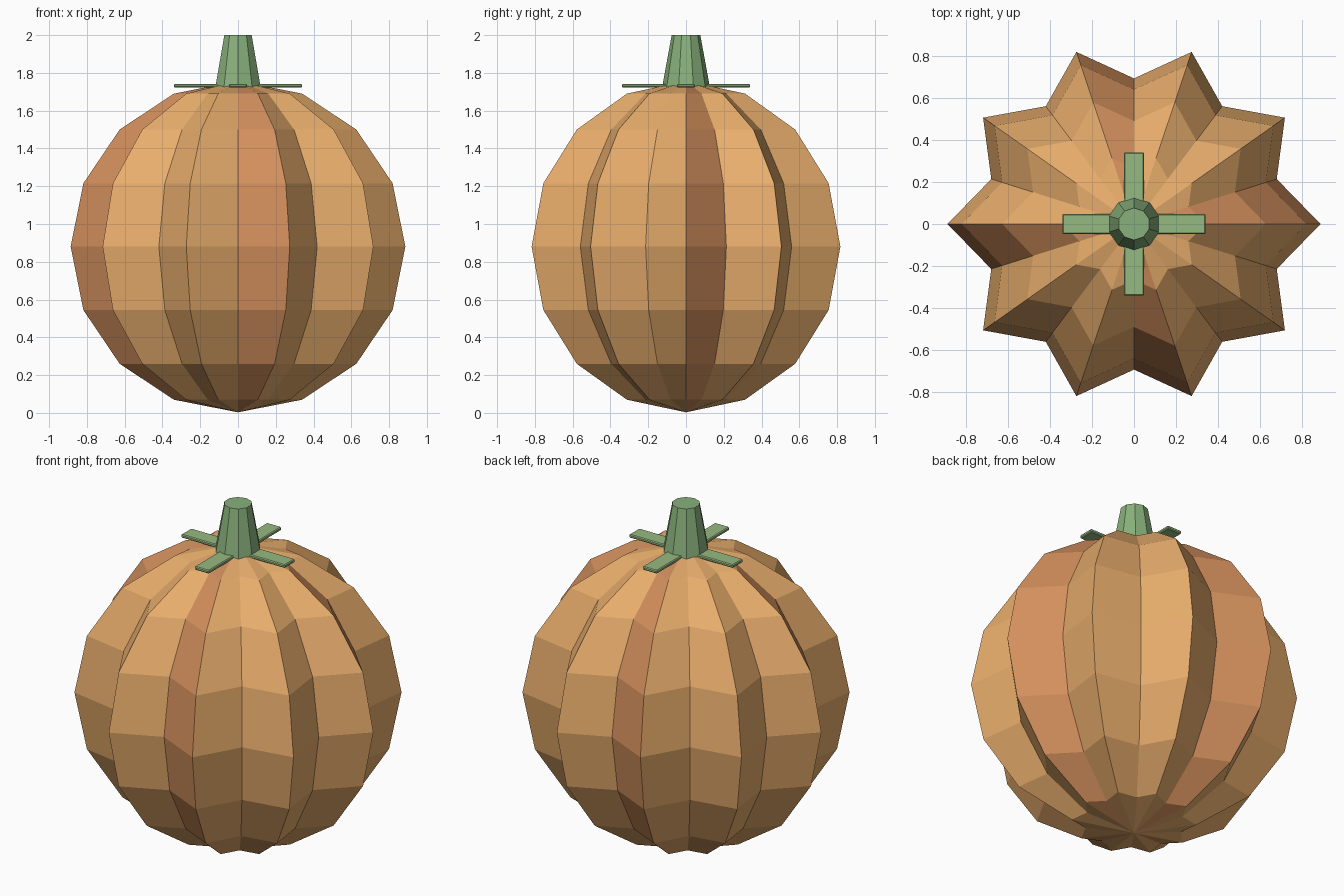
import bpy, bmesh
from math import sin, cos, pi
from mathutils import Matrix, Vector

if "Cube" in bpy.data.objects:
    bpy.data.objects.remove(bpy.data.objects["Cube"])


def material(name, rgb):
    m = bpy.data.materials.new(name)
    m.diffuse_color = (*rgb, 1)
    m.use_nodes = True
    m.node_tree.nodes["Principled BSDF"].inputs["Base Color"].default_value = m.diffuse_color
    return m


orange = material("orange", (0.81, 0.42, 0.15))
rust = material("rust", (0.66, 0.28, 0.11))
green = material("stem_green", (0.25, 0.44, 0.2))
leaf_green = material("leaf_green", (0.30, 0.49, 0.22))


def finish(name, bm, mats):
    bmesh.ops.recalc_face_normals(bm, faces=bm.faces)
    me = bpy.data.meshes.new(name)
    bm.to_mesh(me)
    bm.free()
    for m in mats:
        me.materials.append(m)
    ob = bpy.data.objects.new(name, me)
    bpy.context.collection.objects.link(ob)
    return ob


# Ribbed body: a low-poly sphere with alternating ridges and valleys
SEGS, RINGS = 20, 8
bm = bmesh.new()
mid, half = 0.88, 0.877
bottom = bm.verts.new((0, 0, mid - half))
top = bm.verts.new((0, 0, mid + half))
rings = []
for k in range(1, RINGS):
    t = pi * k / RINGS
    ring = []
    for i in range(SEGS):
        a = 2 * pi * i / SEGS
        r = (0.886 if i % 2 == 0 else 0.713) * sin(t)
        ring.append(bm.verts.new((r * cos(a), 0.97 * r * sin(a), mid - half * cos(t))))
    rings.append(ring)
for i in range(SEGS):
    j = (i + 1) % SEGS
    strip = [bm.faces.new((bottom, rings[0][j], rings[0][i])),
             bm.faces.new((top, rings[-1][i], rings[-1][j]))]
    for lo, hi in zip(rings, rings[1:]):
        strip.append(bm.faces.new((lo[i], lo[j], hi[j], hi[i])))
    for f in strip:
        f.material_index = 1 if i % 5 == 0 else 0
finish("pumpkin_body", bm, [orange, rust])

# Tapered ten-sided stem
bm = bmesh.new()
bmesh.ops.create_cone(bm, cap_ends=True, segments=10, radius1=0.127, radius2=0.076,
                      depth=0.28, matrix=Matrix.Translation((0, 0, 1.86))
                      @ Matrix.Rotation(pi / 2, 4, 'Z'))
# a vertex of the ring lies on the y axis
v = max(bm.verts, key=lambda v: v.co.y)
if abs(v.co.x) > 0.01:
    bmesh.ops.rotate(bm, verts=bm.verts, cent=(0, 0, 0), matrix=Matrix.Rotation(pi / 10, 3, 'Z'))
finish("stem", bm, [green])

# Four flat leaves around the stem
for n in range(4):
    bm = bmesh.new()
    bmesh.ops.create_cube(bm, size=1)
    for v in bm.verts:
        v.co = Vector((v.co.x * 0.29 + 0.195, v.co.y * 0.096, v.co.z * 0.02 + 1.732))
    bmesh.ops.bevel(bm, geom=bm.edges[:], offset=0.005, segments=1, affect='EDGES')
    bmesh.ops.rotate(bm, verts=bm.verts, cent=(0, 0, 0), matrix=Matrix.Rotation(n * pi / 2, 3, 'Z'))
    finish(f"leaf_{n + 1}", bm, [leaf_green])
